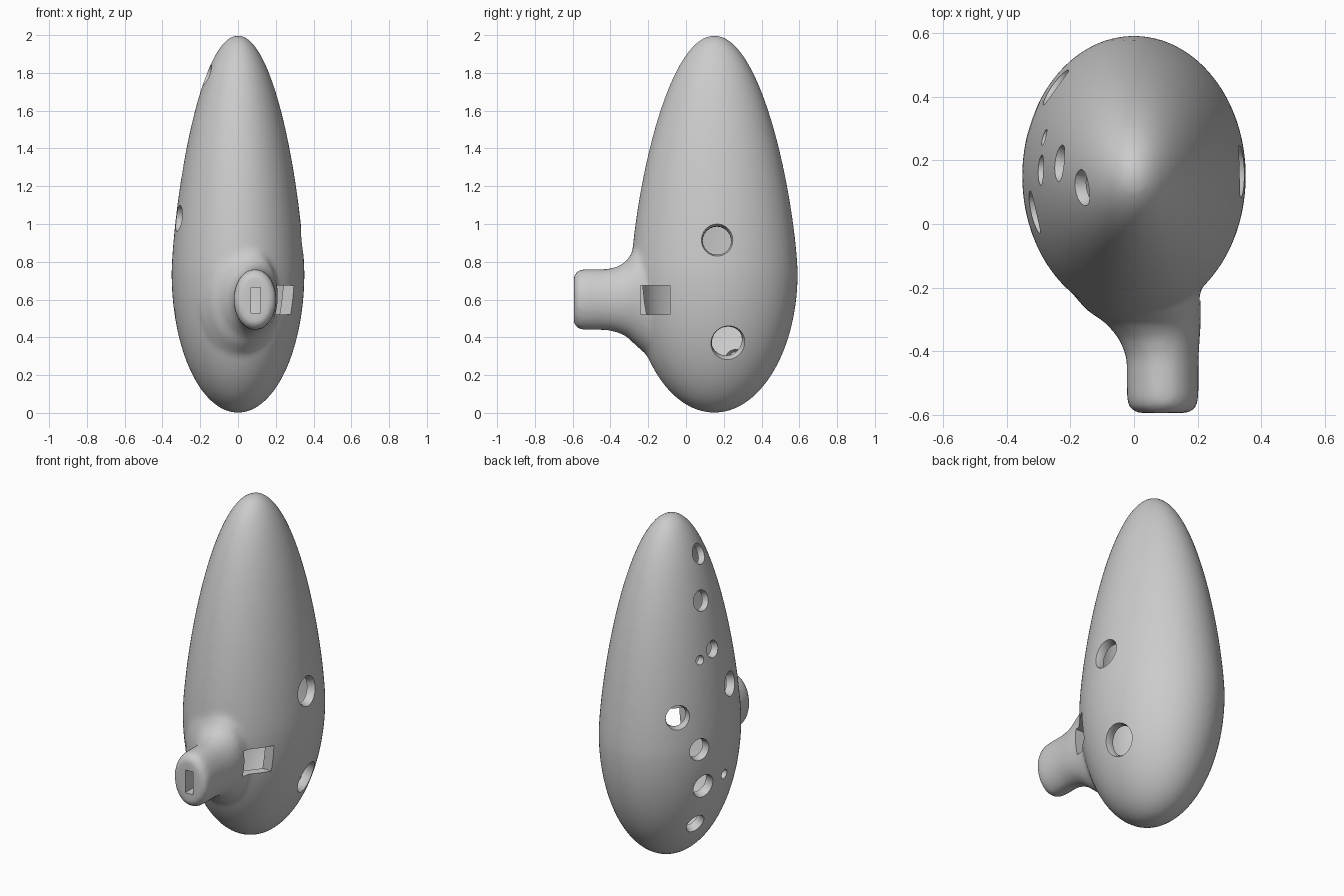
import bpy, bmesh, math
from mathutils import Vector

if "Cube" in bpy.data.objects:
    bpy.data.objects.remove(bpy.data.objects["Cube"])

CY = 0.15            # body axis in y
RX, RY = 0.352, 0.442
WIDE = 0.74          # height of the widest section


def f(z):
    """Egg profile, 0..1, at height z."""
    if z < WIDE:
        return math.sqrt(max(0, 1 - ((WIDE - z) / WIDE) ** 2))
    return math.sqrt(max(0, 1 - ((z - WIDE) / (2 - WIDE)) ** 1.42))


def make(name, bm):
    bmesh.ops.recalc_face_normals(bm, faces=bm.faces)
    me = bpy.data.meshes.new(name)
    bm.to_mesh(me)
    bm.free()
    ob = bpy.data.objects.new(name, me)
    bpy.context.collection.objects.link(ob)
    return ob


def loft(name, rings):
    bm = bmesh.new()
    loops = [[bm.verts.new(p) for p in r] for r in rings]
    n = len(rings[0])
    for a, b in zip(loops, loops[1:]):
        for i in range(n):
            bm.faces.new((a[i], a[(i + 1) % n], b[(i + 1) % n], b[i]))
    bm.faces.new(loops[0])
    bm.faces.new(loops[-1])
    return make(name, bm)


def egg(name, wall, n=64, steps=48):
    rings = []
    for k in range(steps + 1):
        t = 0.02 + (math.pi - 0.04) * k / steps
        z = 1 - math.cos(t)
        s = f(z)
        zz = 1 + (z - 1) * (1 - wall)
        rings.append([((RX - wall) * s * math.cos(a), CY + (RY - wall) * s * math.sin(a), zz)
                      for a in (2 * math.pi * i / n for i in range(n))])
    return loft(name, rings)


def box(name, lo, hi):
    bm = bmesh.new()
    bmesh.ops.create_cube(bm, size=1)
    for v in bm.verts:
        v.co = [l + (c + 0.5) * (h - l) for c, l, h in zip(v.co, lo, hi)]
    return make(name, bm)


def hole(theta, z, r, side):
    """Flared finger-hole cutter along the surface normal."""
    s, c, q = f(z), math.cos(theta), math.sin(theta)
    p = Vector((side * RX * s * c, CY + RY * s * q, z))
    e = 0.005
    slope = (f(z + e) - f(z - e)) / (2 * e)
    nrm = Vector((side * c / RX, q / RY, -slope)).normalized()
    u = nrm.cross(Vector((0, 0, 1))).normalized()
    w = nrm.cross(u)
    rings = []
    for d, k in ((-0.13, 0.92), (-0.025, 0.95), (0.0, 1.08), (0.04, 1.5)):
        rings.append([p + nrm * d + (u * math.cos(a) + w * math.sin(a)) * r * k
                      for a in (2 * math.pi * i / 24 for i in range(24))])
    return loft("hole_cutter", rings)


def boolean(ob, other, op):
    m = ob.modifiers.new(op.lower(), 'BOOLEAN')
    m.operation, m.object, m.solver = op, other, 'EXACT'


def bake(ob):
    bpy.ops.object.select_all(action='DESELECT')
    ob.select_set(True)
    bpy.context.view_layer.objects.active = ob
    bpy.ops.object.convert(target='MESH')


# Body
body = egg("ocarina_body", 0.0)

# Mouthpiece flaring into the body: y, centre x, radius x, centre z, radius z
sections = [(-0.594, .09, .08, .597, .125), (-0.58, .09, .105, .60, .15),
            (-0.55, .09, .113, .60, .162), (-0.42, .09, .113, .60, .162),
            (-0.36, .08, .127, .60, .175), (-0.31, .06, .15, .605, .205),
            (-0.27, .03, .18, .62, .26), (-0.2, .0, .21, .62, .32), (-0.1, .0, .2, .62, .3)]
mouth = loft("mouthpiece", [[(cx + rx * math.cos(a), y, cz + rz * math.sin(a))
                             for a in (2 * math.pi * i / 48 for i in range(48))]
                            for y, cx, rx, cz, rz in sections])

# Fuse and soften the joint
boolean(body, mouth, 'UNION')
rm = body.modifiers.new("fuse", 'REMESH')
rm.mode, rm.voxel_size = 'VOXEL', 0.016
sm = body.modifiers.new("soften", 'SMOOTH')
sm.factor, sm.iterations = 0.5, 8
bake(body)

# Cavity, windway and side window
cutters = [egg("cavity_cutter", 0.05),
           box("windway_cutter", (.07, -.65, .53), (.12, -.1, .665)),
           box("window_cutter", (.07, -.24, .52), (.45, -.085, .675))]

# Finger holes: angle from the side (degrees), height, radius, side
holes = [(2, .915, .08, 1), (11, .37, .088, 1),
         (-10, 1.79, .055, -1), (8, 1.56, .055, -1), (3, 1.28, .045, -1),
         (19, 1.25, .025, -1), (-16, 1.03, .065, -1), (42, .96, .065, -1),
         (24, .75, .06, -1), (19, .517, .065, -1), (-4, .53, .026, -1),
         (21, .27, .055, -1)]
cutters += [hole(math.radians(t), z, r, s) for t, z, r, s in holes]

for c in cutters:
    boolean(body, c, 'DIFFERENCE')
bake(body)
for ob in cutters + [mouth]:
    bpy.data.objects.remove(ob)
bpy.ops.object.shade_smooth_by_angle(angle=math.radians(35))
